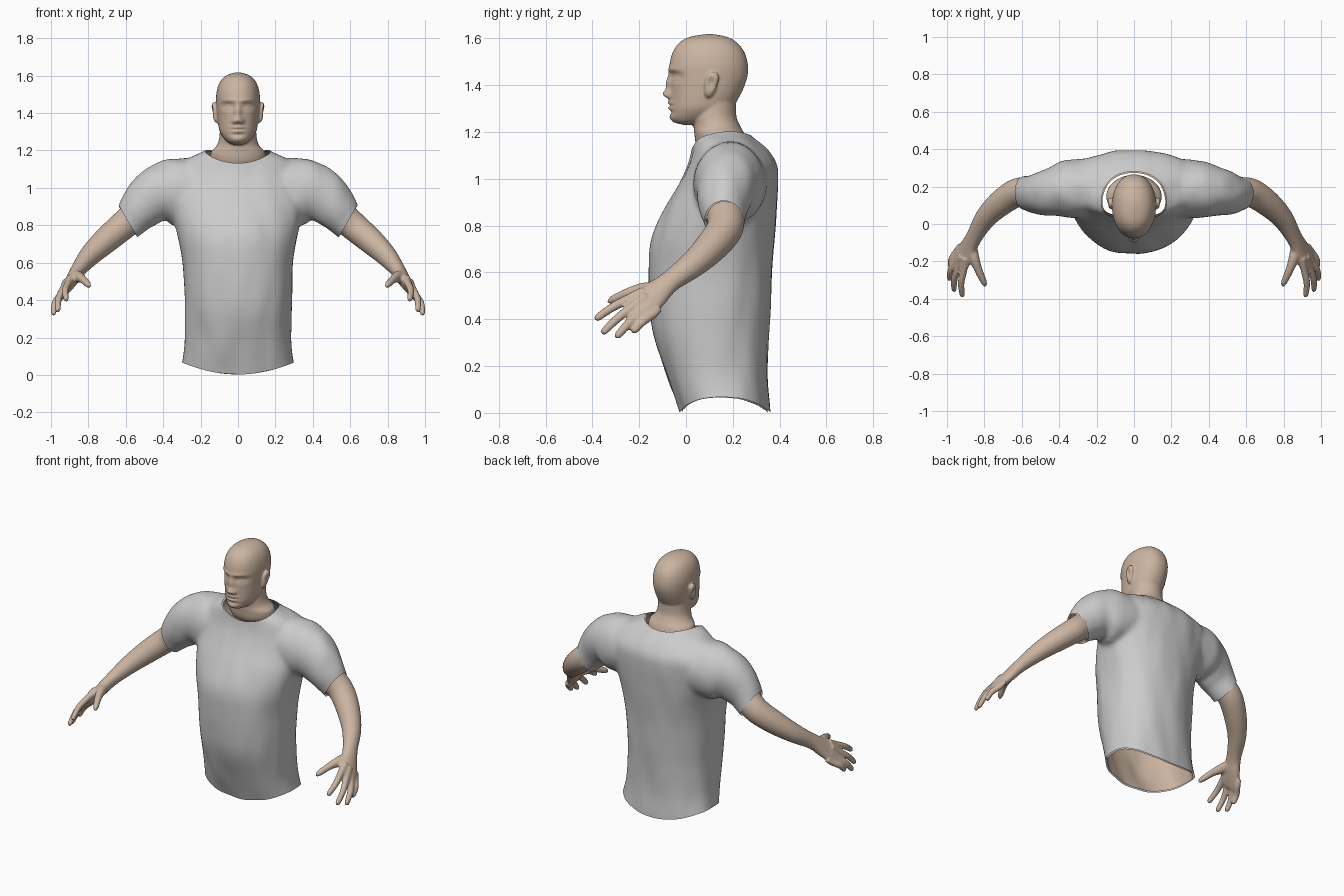
import bpy, bmesh, math
from mathutils import Vector, noise

X, Y, Z = Vector((1, 0, 0)), Vector((0, 1, 0)), Vector((0, 0, 1))
skin = bpy.data.materials.new("skin")
skin.diffuse_color = (0.60, 0.46, 0.36, 1)


def catmull(rows, k):
    """Smoothly interpolate rows of numbers, k steps per span."""
    out = []
    for i in range(len(rows) - 1):
        p0, p1 = rows[max(i - 1, 0)], rows[i]
        p2, p3 = rows[i + 1], rows[min(i + 2, len(rows) - 1)]
        for j in range(k):
            t = j / k
            out.append([0.5 * (2 * b + (c - a) * t + (2 * a - 5 * b + 4 * c - d) * t * t
                               + (3 * b - a - 3 * c + d) * t ** 3)
                        for a, b, c, d in zip(p0, p1, p2, p3)])
    return out + [list(rows[-1])]


def loft(bm, rows, ref, axis=None, n=40, k=5, p=2.0):
    """Closed tube through rows of (x, y, z, radius along ref, other radius)."""
    rows = catmull(rows, k)
    cs = [Vector(r[:3]) for r in rows]
    rings = []
    for i, r in enumerate(rows):
        t = axis or (cs[min(i + 1, len(cs) - 1)] - cs[max(i - 1, 0)]).normalized()
        u = (ref - t * ref.dot(t)).normalized()
        v = t.cross(u)
        ring = []
        for j in range(n):
            c, s = math.cos(math.tau * j / n), math.sin(math.tau * j / n)
            c = math.copysign(abs(c) ** (2 / p), c) * max(r[3], 0.003)
            s = math.copysign(abs(s) ** (2 / p), s) * max(r[4], 0.003)
            ring.append(bm.verts.new(cs[i] + u * c + v * s))
        rings.append(ring)
    for a, b in zip(rings, rings[1:]):
        for j in range(n):
            bm.faces.new((a[j], a[(j + 1) % n], b[(j + 1) % n], b[j]))
    bm.faces.new(rings[0][::-1])
    bm.faces.new(rings[-1])


def column(rows):
    """(z, front y, back y, half width) to loft rows."""
    return [(0, (f + b) / 2, z, w, (b - f) / 2) for z, f, b, w in rows]


def fuse(name, bm, voxel, smooth, mat=None):
    """Merge overlapping solids into one smooth skin."""
    bmesh.ops.recalc_face_normals(bm, faces=bm.faces)
    me = bpy.data.meshes.new(name)
    bm.to_mesh(me)
    bm.free()
    ob = bpy.data.objects.new(name, me)
    bpy.context.collection.objects.link(ob)
    m = ob.modifiers.new("fuse", 'REMESH')
    m.mode, m.voxel_size = 'VOXEL', voxel
    m = ob.modifiers.new("relax", 'SMOOTH')
    m.factor, m.iterations = 0.5, smooth
    dg = bpy.context.evaluated_depsgraph_get()
    baked = bpy.data.meshes.new_from_object(ob.evaluated_get(dg))
    ob.modifiers.clear()
    ob.data = baked
    baked.materials.clear()
    if mat:
        baked.materials.append(mat)
    shade(ob)
    return ob


def shade(ob):
    for f in ob.data.polygons:
        f.use_smooth = True


# Shirt: torso and two sleeves
bm = bmesh.new()
loft(bm, column([
    (-0.08, 0.00, 0.36, 0.315), (0.01, -0.03, 0.36, 0.31), (0.16, -0.085, 0.35, 0.287),
    (0.33, -0.138, 0.353, 0.285), (0.46, -0.155, 0.36, 0.29), (0.61, -0.158, 0.368, 0.298),
    (0.74, -0.146, 0.378, 0.32), (0.87, -0.092, 0.388, 0.35), (0.98, -0.03, 0.394, 0.365),
    (1.06, 0.008, 0.388, 0.355), (1.12, 0.025, 0.35, 0.32), (1.165, 0.03, 0.30, 0.25),
    (1.20, 0.03, 0.265, 0.17), (1.25, 0.03, 0.25, 0.13), (1.34, 0.03, 0.25, 0.12)]),
    X, Z, n=64, p=2.25)
for s in (1, -1):
    loft(bm, [(s * 0.18, 0.19, 0.985, 0.16, 0.17), (s * 0.35, 0.185, 0.978, 0.155, 0.178),
              (s * 0.445, 0.17, 0.955, 0.13, 0.148), (s * 0.525, 0.16, 0.885, 0.106, 0.118),
              (s * 0.585, 0.165, 0.815, 0.088, 0.092), (s * 0.65, 0.165, 0.765, 0.085, 0.088)], Y)
shirt = fuse("shirt", bm, 0.013, 8)

# Trim hem, collar and cuffs; the bend makes the straight cuts curved
bm = bmesh.new()
bm.from_mesh(shirt.data)


def cut(co, no, bend=0.0, keep=lambda f: True):
    for v in bm.verts:
        v.co.z -= bend * v.co.x ** 2
    fs = [f for f in bm.faces if keep(f.calc_center_median())]
    geom = list({v for f in fs for v in f.verts} | {e for f in fs for e in f.edges}) + fs
    bmesh.ops.bisect_plane(bm, geom=geom, dist=1e-5, plane_co=co, plane_no=no, clear_outer=True)
    for v in bm.verts:
        v.co.z += bend * v.co.x ** 2


cut((0, 0, 0.003), (0, 0, -1), 0.72)
cut((0, 0.04, 1.135), (0, -0.2, 1), 1.5, lambda c: c.z > 0.9 and abs(c.x) < 0.3)
for s in (1, -1):
    cut((s * 0.585, 0, 0.815), (s * 0.86, 0, -0.51), 0, lambda c: c.x * s > 0.42)
# Soft cloth folds
bm.normal_update()
for v in bm.verts:
    v.co += v.normal * 0.006 * noise.noise(Vector((v.co.x * 11, v.co.y * 11, v.co.z * 3.5)))
bm.to_mesh(shirt.data)
shade(shirt)

# Body under the shirt, open at the waist
bm.normal_update()
for v in bm.verts:
    v.co -= v.normal * 0.011
me = bpy.data.meshes.new("inner_body")
bm.to_mesh(me)
bm.free()
inner = bpy.data.objects.new("inner_body", me)
bpy.context.collection.objects.link(inner)
me.materials.append(skin)
shade(inner)

# Arm with palm, fingers and thumb, mirrored
bm = bmesh.new()
across = Vector((0.04, 0.095, -0.07)).normalized()
loft(bm, [(0.48, 0.165, 0.91, 0.085, 0.085), (0.56, 0.17, 0.845, 0.08, 0.08),
          (0.63, 0.165, 0.785, 0.077, 0.076), (0.715, 0.11, 0.712, 0.07, 0.069),
          (0.795, 0.03, 0.635, 0.058, 0.056), (0.855, -0.07, 0.56, 0.048, 0.040),
          (0.89, -0.135, 0.505, 0.062, 0.034), (0.925, -0.195, 0.458, 0.074, 0.026),
          (0.937, -0.222, 0.442, 0.06, 0.018)], across)
fingers = [((0.908, -0.235, 0.492), (0.92, -0.39, 0.40)), ((0.935, -0.22, 0.46), (0.965, -0.36, 0.34)),
           ((0.947, -0.19, 0.432), (0.99, -0.30, 0.322)), ((0.945, -0.145, 0.42), (0.985, -0.23, 0.345))]
lift = Vector((0.010, 0, 0.006))
for a, b in fingers:
    a, b = Vector(a), Vector(b)
    back = a + (a - b) * 0.35
    loft(bm, [(*back, 0.017, 0.015), (*a, 0.021, 0.019), (*(a.lerp(b, 0.5) + lift), 0.019, 0.018),
              (*a.lerp(b, 0.92), 0.016, 0.014), (*b, 0.006, 0.006)], across, n=16)
loft(bm, [(0.87, -0.11, 0.53, 0.03, 0.03), (0.855, -0.18, 0.525, 0.032, 0.028),
          (0.832, -0.245, 0.513, 0.022, 0.022), (0.803, -0.31, 0.485, 0.018, 0.017),
          (0.793, -0.333, 0.472, 0.007, 0.007)], Z, n=16)
arm = fuse("arms", bm, 0.007, 4, skin)
m = arm.modifiers.new("mirror", 'MIRROR')
m.use_mirror_merge = False

# Head, neck and ears
bm = bmesh.new()
loft(bm, column([
    (1.230, -0.01, 0.07, 0.02), (1.242, -0.05, 0.10, 0.05), (1.265, -0.064, 0.15, 0.075),
    (1.30, -0.066, 0.195, 0.097), (1.34, -0.065, 0.222, 0.106), (1.39, -0.066, 0.247, 0.112),
    (1.44, -0.071, 0.263, 0.116), (1.49, -0.070, 0.264, 0.117), (1.54, -0.057, 0.25, 0.108),
    (1.58, -0.03, 0.22, 0.087), (1.605, 0.012, 0.18, 0.055), (1.618, 0.08, 0.12, 0.01)]),
    X, Z, n=48, p=2.15)
loft(bm, column([
    (1.08, 0.08, 0.26, 0.12), (1.14, 0.045, 0.262, 0.145), (1.19, 0.036, 0.25, 0.145),
    (1.225, 0.032, 0.232, 0.115), (1.27, 0.025, 0.215, 0.10), (1.36, 0.03, 0.215, 0.095)]), X, Z, n=48)
for s in (1, -1):
    loft(bm, [(s * 0.105, 0.095, 1.355, 0.012, 0.012), (s * 0.116, 0.098, 1.368, 0.015, 0.02),
              (s * 0.124, 0.108, 1.41, 0.016, 0.028), (s * 0.128, 0.115, 1.44, 0.015, 0.026),
              (s * 0.124, 0.115, 1.456, 0.008, 0.012)], X, n=20)
head = fuse("head", bm, 0.0055, 5, skin)

# Face relief: (x, z, spread x, spread z, push in y), mirrored
relief = [(0, 1.405, 0.013, 0.028, -0.018), (0, 1.362, 0.017, 0.014, -0.028),
          (0.02, 1.354, 0.009, 0.009, -0.011), (0.054, 1.438, 0.025, 0.015, 0.017),
          (0.054, 1.434, 0.014, 0.008, -0.009), (0.054, 1.434, 0.017, 0.003, 0.004),
          (0.045, 1.466, 0.03, 0.009, -0.007), (0, 1.324, 0.024, 0.007, -0.012),
          (0, 1.313, 0.027, 0.003, 0.006), (0, 1.302, 0.02, 0.007, -0.011),
          (0, 1.283, 0.03, 0.007, 0.005), (0, 1.260, 0.026, 0.013, -0.007)]


def bump(a, b):
    return math.exp(-(a * a + b * b) / 2)


for v in head.data.vertices:
    x, y, z = v.co
    front = min(max((0.04 - y) / 0.06, 0), 1)
    if front and z > 1.235:
        v.co.y += front * sum(d * bump((abs(x) - cx) / sx, (z - cz) / sz)
                              for cx, cz, sx, sz, d in relief)
    if abs(x) > 0.122:
        v.co.x -= math.copysign(0.012, x) * bump((y - 0.107) / 0.009, (z - 1.412) / 0.018)
head.data.update()
